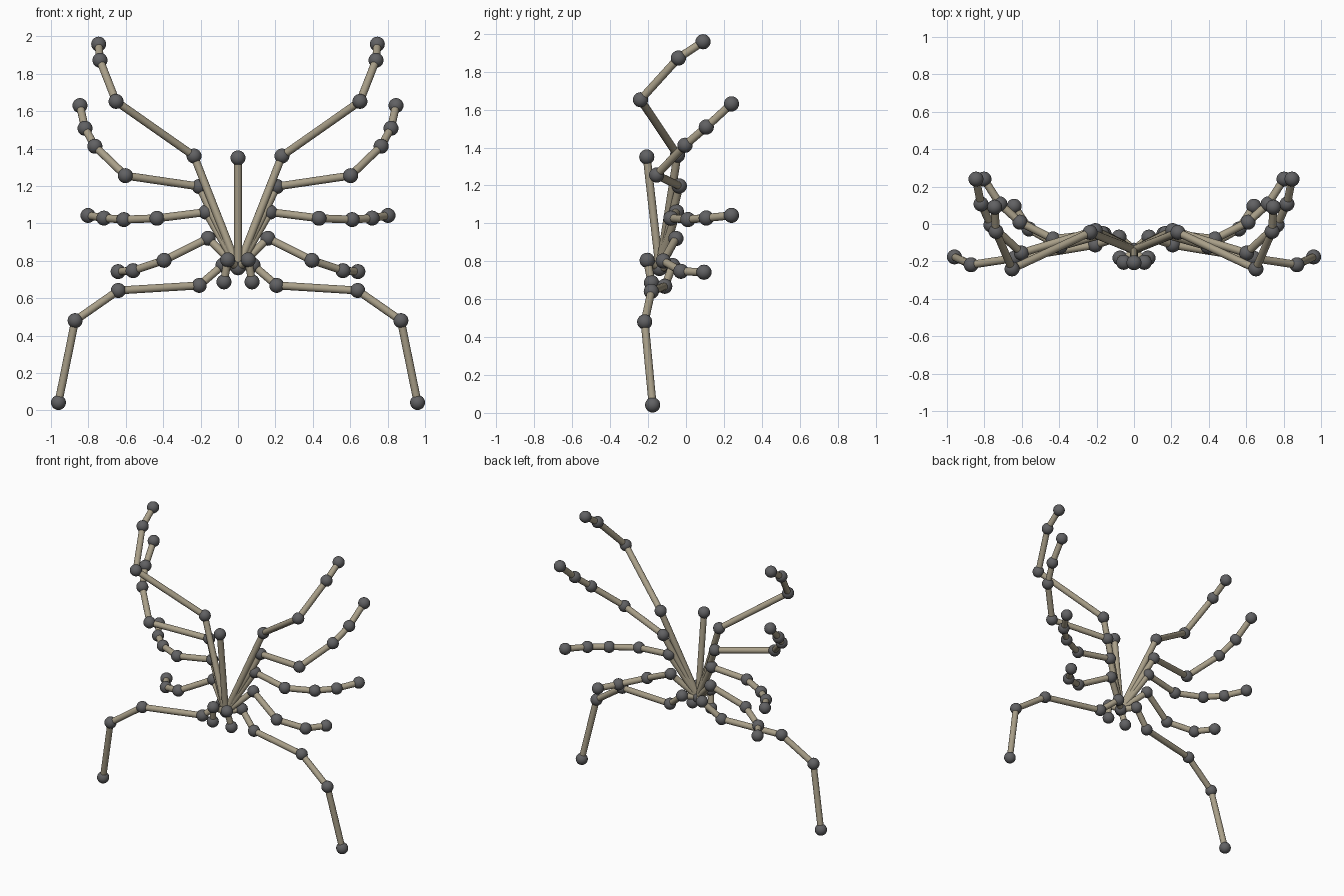
import bpy
from mathutils import Vector

if "Cube" in bpy.data.objects:
    bpy.data.objects.remove(bpy.data.objects["Cube"])

JOINT_R, BONE_R = 0.04, 0.021


def material(name, rgb):
    m = bpy.data.materials.new(name)
    m.diffuse_color = (*rgb, 1)
    m.use_nodes = True
    m.node_tree.nodes["Principled BSDF"].inputs["Base Color"].default_value = m.diffuse_color
    return m


joint_mat = material("dark_grey", (0.12, 0.12, 0.125))
bone_mat = material("tan", (0.40, 0.35, 0.25))


def finish(name, mat):
    ob = bpy.context.object
    ob.name = name
    ob.data.materials.append(mat)
    bpy.ops.object.shade_smooth_by_angle()


def joint(name, p):
    bpy.ops.mesh.primitive_uv_sphere_add(segments=24, ring_count=12, radius=JOINT_R, location=p)
    finish(name, joint_mat)


def bone(name, a, b):
    a, b = Vector(a), Vector(b)
    d = b - a
    bpy.ops.mesh.primitive_cylinder_add(
        vertices=16, radius=BONE_R, depth=d.length, location=(a + b) / 2,
        rotation=d.to_track_quat('Z', 'Y').to_euler())
    finish(name, bone_mat)


def chain(name, points):
    # joints and bones from the root outwards
    prev = ROOT
    for i, p in enumerate(points, 1):
        bone(f"{name}_bone_{i}", prev, p)
        joint(f"{name}_joint_{i}", p)
        prev = p


# Central root joint and upright bone
ROOT = (0, -0.14, 0.762)
joint("root_joint", ROOT)
chain("centre_post", [(0, -0.207, 1.35)])

# Right-hand limbs, mirrored to the left
limbs = {
    "top_limb": [(0.235, -0.045, 1.36), (0.652, -0.24, 1.652),
                 (0.738, -0.04, 1.872), (0.745, 0.09, 1.958)],
    "upper_limb": [(0.207, -0.035, 1.197), (0.602, -0.155, 1.255), (0.765, -0.005, 1.412),
                   (0.818, 0.107, 1.508), (0.845, 0.24, 1.63)],
    "middle_limb": [(0.171, -0.05, 1.06), (0.433, -0.08, 1.027), (0.61, 0.01, 1.02),
                    (0.717, 0.107, 1.028), (0.802, 0.24, 1.042)],
    "lower_limb": [(0.16, -0.053, 0.92), (0.395, -0.12, 0.802),
                   (0.561, -0.027, 0.747), (0.641, 0.095, 0.742)],
    "leg": [(0.08, -0.07, 0.777), (0.207, -0.112, 0.668), (0.64, -0.183, 0.641),
            (0.871, -0.218, 0.48), (0.96, -0.176, 0.042)],
    "small_feeler": [(0.055, -0.205, 0.805), (0.075, -0.182, 0.687)],
}
for side, s in (("right", 1), ("left", -1)):
    for name, pts in limbs.items():
        chain(f"{side}_{name}", [(s * x, y, z) for x, y, z in pts])
